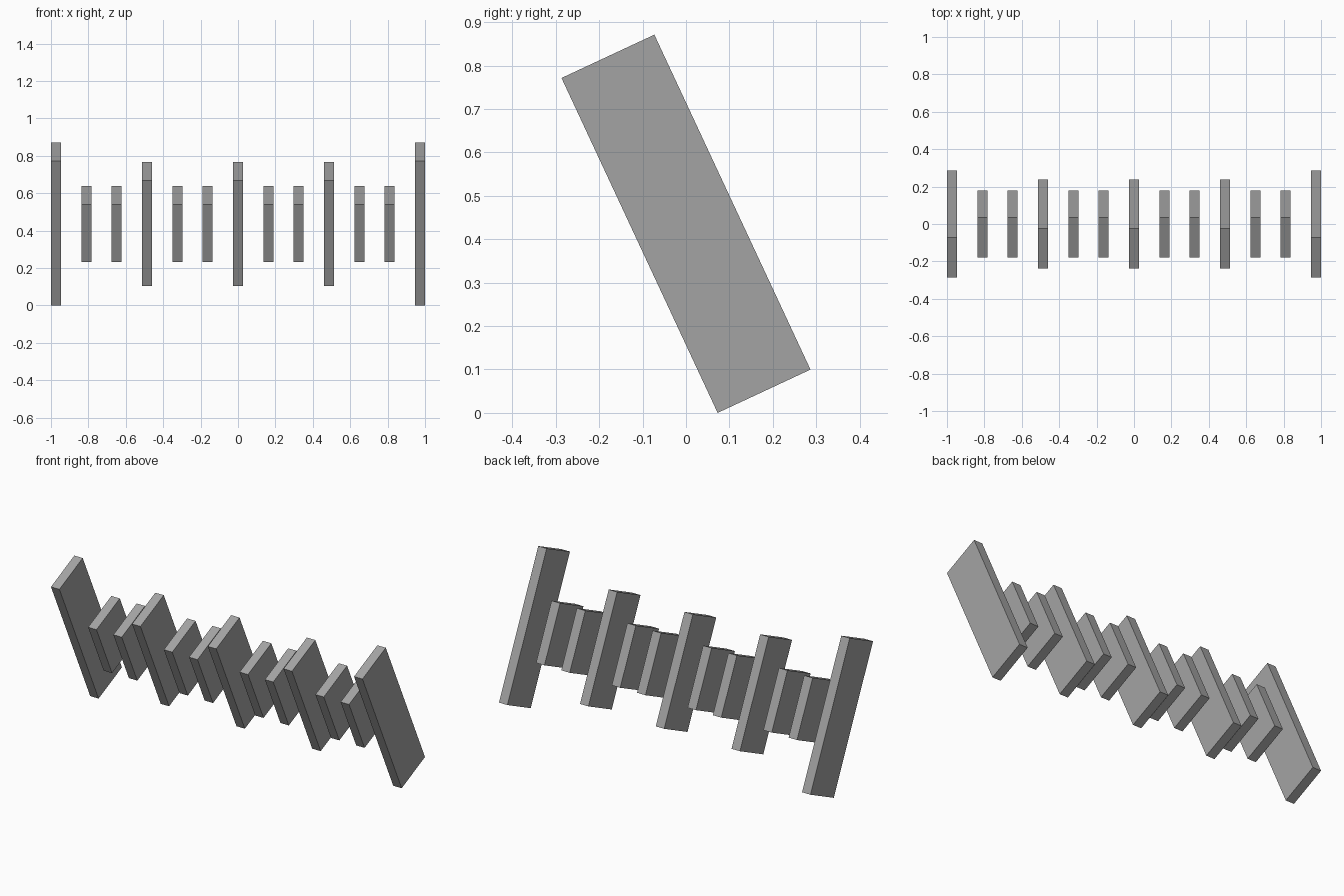
import bpy
from math import radians

cube = bpy.data.objects.get("Cube")
if cube:
    bpy.data.objects.remove(cube, do_unlink=True)

# Single grey material
grey = bpy.data.materials.new("plain_grey")
grey.use_nodes = True
colour = (0.37, 0.37, 0.37, 1)
grey.diffuse_color = colour
grey.node_tree.nodes["Principled BSDF"].inputs["Base Color"].default_value = colour

THICKNESS = 0.054
DEPTH = 0.236
TILT = radians(25)
CENTRE_Z = 0.4355
COUNT = 13
SPACING = (2 - THICKNESS) / (COUNT - 1)
LENGTHS = {"end_slat": 0.851, "long_slat": 0.622, "short_slat": 0.338}


def add_slat(kind, x):
    """A flat box leaning towards the front."""
    bpy.ops.mesh.primitive_cube_add(size=1, location=(x, 0, CENTRE_Z),
                                    rotation=(TILT, 0, 0))
    slat = bpy.context.object
    slat.name = kind
    slat.scale = (THICKNESS, DEPTH, LENGTHS[kind])
    slat.data.materials.append(grey)


# Row of slats: tallest at both ends, every third one long, the rest short
for i in range(COUNT):
    if i in (0, COUNT - 1):
        kind = "end_slat"
    elif i % 3 == 0:
        kind = "long_slat"
    else:
        kind = "short_slat"
    add_slat(kind, (i - (COUNT - 1) / 2) * SPACING)
